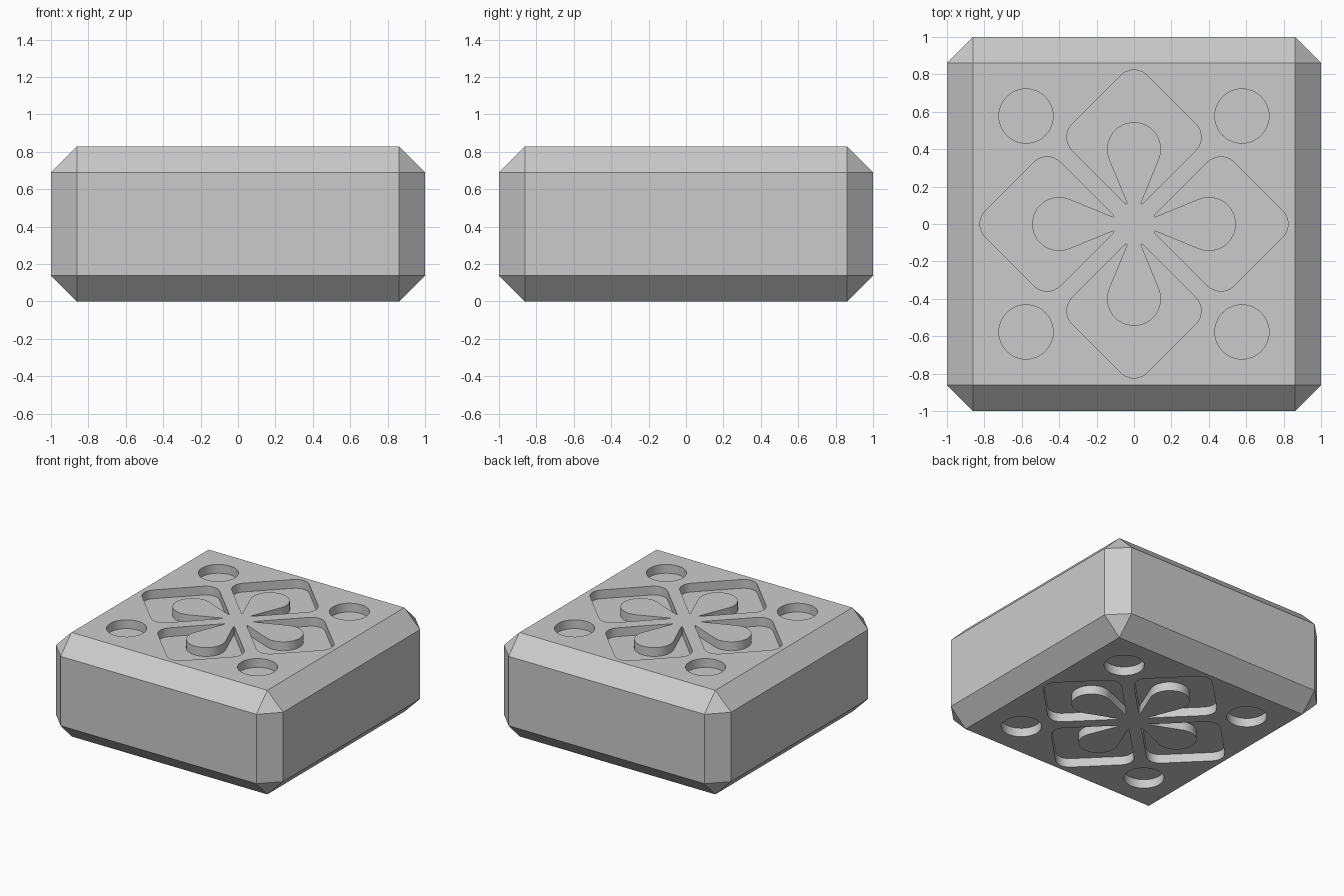
import bpy, bmesh
from math import sin, cos, asin, pi
from mathutils import Vector, Matrix

if "Cube" in bpy.data.objects:
    bpy.data.objects.remove(bpy.data.objects["Cube"])

HEIGHT, CHAMFER, DEPTH = 0.828, 0.138, 0.07
PETAL_Y, PETAL_R, PETAL_APEX = 0.4, 0.144, 0.02
DIAMOND, GAP = 0.865, 0.064      # outer diamond size, half rib offset

grey = bpy.data.materials.new("stone_grey")
grey.use_nodes = True
grey.diffuse_color = (0.6, 0.6, 0.6, 1)
grey.node_tree.nodes["Principled BSDF"].inputs["Base Color"].default_value = (0.6, 0.6, 0.6, 1)


def arc(center, radius, start, end, steps):
    return [Vector((center[0] + radius * cos(start + (end - start) * i / steps),
                    center[1] + radius * sin(start + (end - start) * i / steps)))
            for i in range(steps + 1)]


def fillet(before, corner, after, radius, steps=8):
    """Round one corner of an outline."""
    a, b = (before - corner).normalized(), (after - corner).normalized()
    half = a.angle(b) / 2
    center = corner + (a + b).normalized() * (radius / sin(half))
    reach = radius * cos(half) / sin(half)
    p, q = corner + a * reach - center, corner + b * reach - center
    return [center + p.slerp(q, i / steps) * radius / p.slerp(q, i / steps).length
            for i in range(steps + 1)]


def petal_pocket():
    """Rounded diamond quarter wrapped around a raised teardrop."""
    half = asin(PETAL_R / (PETAL_Y - PETAL_APEX))
    slope = sin(half) / cos(half)
    tip_x = (GAP - PETAL_APEX) * slope / (1 - slope)
    top = Vector((0, DIAMOND))
    right = Vector(((DIAMOND - GAP) / 2, (DIAMOND + GAP) / 2))
    tip = Vector((tip_x, tip_x + GAP))
    drop = arc((0, PETAL_Y), PETAL_R, -half, pi + half, 40)
    mirror = lambda v: Vector((-v.x, v.y))
    side = fillet(top, right, tip, 0.1) + fillet(right, tip, drop[0], 0.004, 5)
    crown = fillet(mirror(right), top, right, 0.1)
    return crown + side + drop + [mirror(v) for v in reversed(side)]


def add_prism(bm, outline, z0, z1, turn):
    """Extrude an outline from z0 to z1, turned about the vertical axis."""
    spin = Matrix.Rotation(turn, 3, 'Z')
    face = bm.faces.new([bm.verts.new(spin @ Vector((p.x, p.y, z0))) for p in outline])
    out = bmesh.ops.extrude_face_region(bm, geom=[face])["geom"]
    bmesh.ops.translate(bm, vec=(0, 0, z1 - z0),
                        verts=[v for v in out if isinstance(v, bmesh.types.BMVert)])


def make_object(name, bm):
    bmesh.ops.recalc_face_normals(bm, faces=bm.faces)
    mesh = bpy.data.meshes.new(name)
    bm.to_mesh(mesh)
    bm.free()
    mesh.materials.append(grey)
    obj = bpy.data.objects.new(name, mesh)
    bpy.context.collection.objects.link(obj)
    return obj


# chamfered block
bm = bmesh.new()
bmesh.ops.create_cube(bm, size=1, matrix=Matrix.Translation((0, 0, HEIGHT / 2))
                      @ Matrix.Diagonal((2, 2, HEIGHT, 1)))
bmesh.ops.bevel(bm, geom=bm.edges[:], offset=CHAMFER, offset_type='OFFSET',
                segments=1, profile=0.5, affect='EDGES')
block = make_object("carved_block", bm)

# flower pockets and round corner recesses, on top and underneath
bm = bmesh.new()
for z0, z1 in ((HEIGHT - DEPTH, HEIGHT + 0.1), (-0.1, DEPTH)):
    for k in range(4):
        add_prism(bm, petal_pocket(), z0, z1, k * pi / 2)
        add_prism(bm, arc((0.577, 0.577), 0.145, 0, 2 * pi, 48)[:-1], z0, z1, k * pi / 2)
cutter = make_object("recess_cutter", bm)
cutter.hide_render = True

# carve the recesses
carve = block.modifiers.new("carve", 'BOOLEAN')
carve.operation, carve.solver, carve.object = 'DIFFERENCE', 'EXACT', cutter
bpy.ops.object.select_all(action='DESELECT')
block.select_set(True)
bpy.context.view_layer.objects.active = block
bpy.ops.object.modifier_apply(modifier=carve.name)
bpy.data.objects.remove(cutter)
bpy.ops.object.shade_smooth_by_angle(angle=pi / 6)
